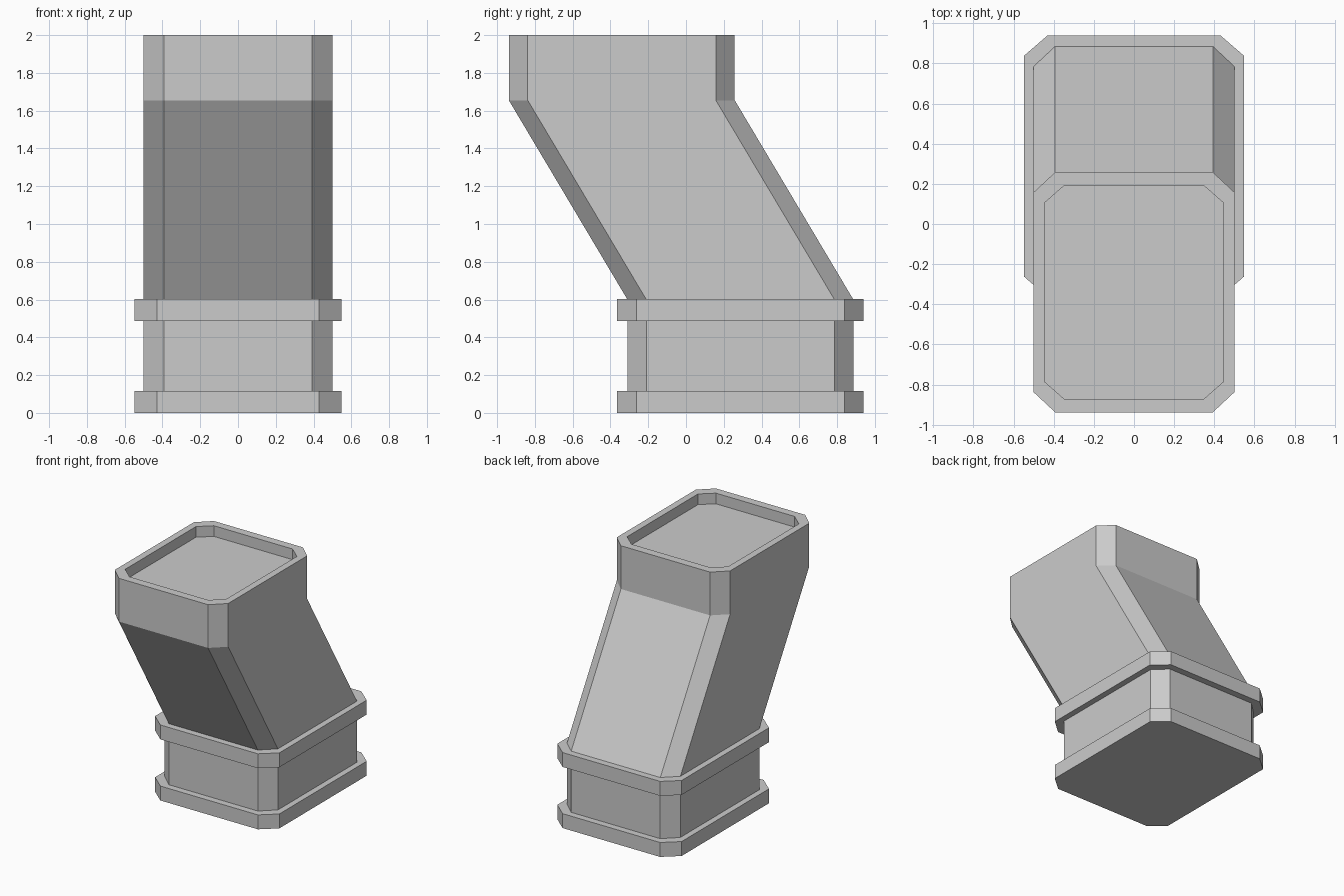
import bpy, bmesh

if "Cube" in bpy.data.objects:
    bpy.data.objects.remove(bpy.data.objects["Cube"])


def ring(hx, hy, cx, cy, y, z):
    """Rectangle with cut corners, counter-clockwise, centred on (0, y)."""
    pts = [(hx, hy - cy), (hx - cx, hy), (cx - hx, hy), (-hx, hy - cy),
           (-hx, cy - hy), (cx - hx, -hy), (hx - cx, -hy), (hx, cy - hy)]
    return [(px, py + y, z) for px, py in pts]


def loft(name, rings):
    """Skin consecutive rings and cap both ends."""
    bm = bmesh.new()
    loops = [[bm.verts.new(p) for p in r] for r in rings]
    for a, b in zip(loops, loops[1:]):
        for i in range(8):
            j = (i + 1) % 8
            bm.faces.new((a[i], a[j], b[j], b[i]))
    bm.faces.new(loops[0][::-1])
    bm.faces.new(loops[-1])
    bmesh.ops.recalc_face_normals(bm, faces=bm.faces[:])
    mesh = bpy.data.meshes.new(name)
    bm.to_mesh(mesh)
    bm.free()
    obj = bpy.data.objects.new(name, mesh)
    bpy.context.collection.objects.link(obj)
    return obj


BASE_Y, TOP_Y = 0.288, -0.34
BODY = (0.5, 0.598, 0.107, 0.1)
MOUTH = (0.445, 0.532, 0.098, 0.086)
FLANGE = (0.548, 0.652, 0.118, 0.102)

# Bent duct: straight neck, slanted run, upright end and shallow recessed mouth
loft("bent_duct", [
    ring(*BODY, BASE_Y, 0.06),
    ring(*BODY, BASE_Y, 0.6),
    ring(*BODY, TOP_Y, 1.655),
    ring(*BODY, TOP_Y, 2.0),
    ring(*MOUTH, TOP_Y, 2.0),
    ring(*MOUTH, TOP_Y, 1.915),
])

# Flanges around the neck
for name, z0, z1 in (("lower_flange", 0.0, 0.115), ("upper_flange", 0.487, 0.602)):
    loft(name, [ring(*FLANGE, BASE_Y, z0), ring(*FLANGE, BASE_Y, z1)])
